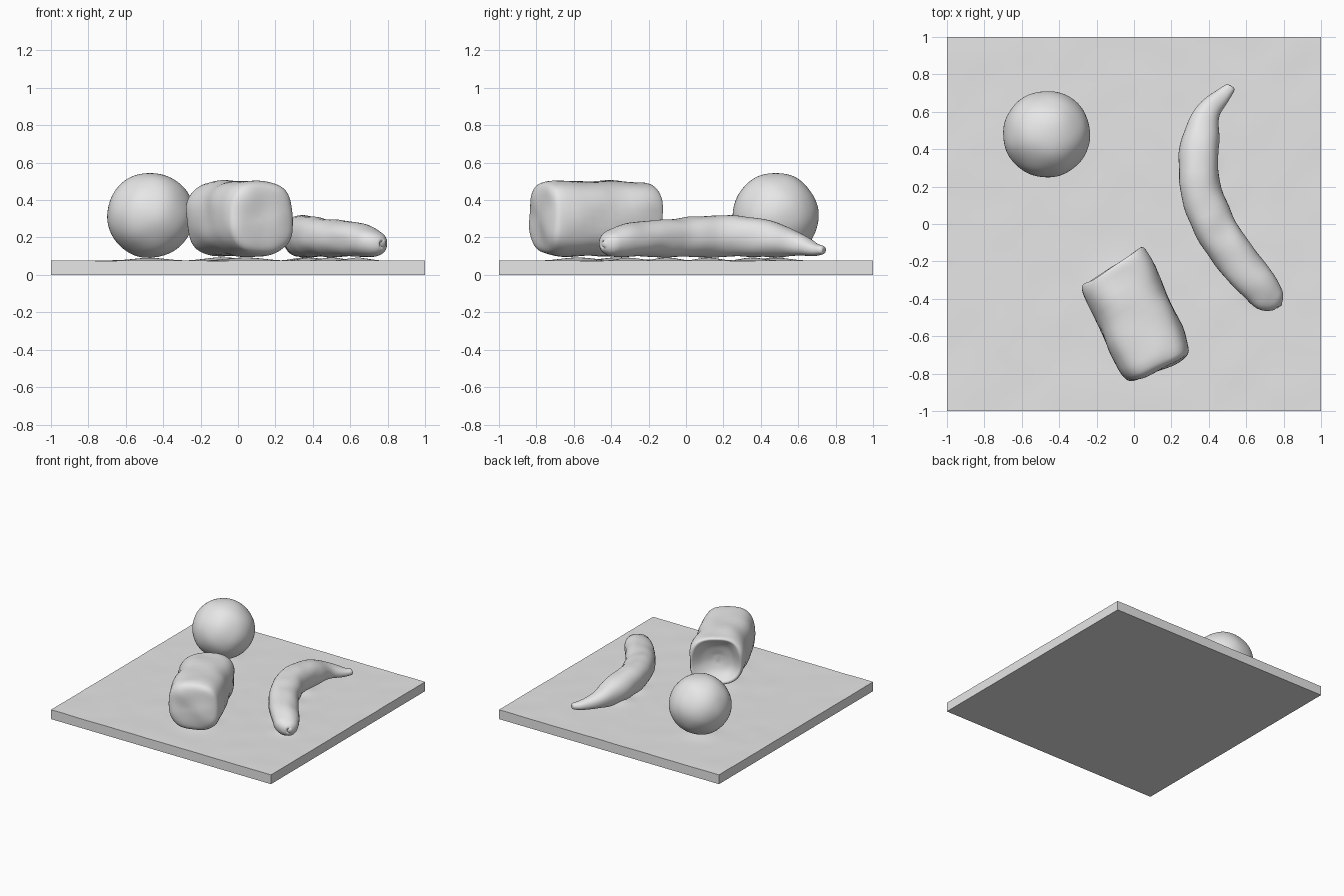
import bpy, bmesh, math
from mathutils import Vector, noise

cube = bpy.data.objects.get("Cube")
if cube:
    bpy.data.objects.remove(cube, do_unlink=True)

# One plain clay grey for everything
clay = bpy.data.materials.new("clay_grey")
clay.use_nodes = True
COLOUR = (0.8, 0.8, 0.8, 1.0)
clay.diffuse_color = COLOUR
clay.node_tree.nodes["Principled BSDF"].inputs["Base Color"].default_value = COLOUR


def finish(name, bm, angle=50):
    """Turn a bmesh into a smooth shaded object with sharp edges kept."""
    bmesh.ops.recalc_face_normals(bm, faces=bm.faces[:])
    mesh = bpy.data.meshes.new(name)
    bm.to_mesh(mesh)
    bm.free()
    mesh.materials.append(clay)
    mesh.shade_smooth()
    mesh.set_sharp_from_angle(angle=math.radians(angle))
    obj = bpy.data.objects.new(name, mesh)
    bpy.context.collection.objects.link(obj)
    return obj


def lumps(bm, amount, scale):
    """Give a surface soft hand-moulded unevenness."""
    bm.normal_update()
    moves = [(v, v.normal * amount * noise.noise(v.co * scale)) for v in bm.verts]
    for v, move in moves:
        v.co += move


def smooth_path(rows, steps):
    """Catmull-Rom interpolation of rows of numbers."""
    rows = [Vector(r) for r in rows]
    out = []
    for i in range(len(rows) - 1):
        a, b, c = rows[max(i - 1, 0)], rows[i], rows[i + 1]
        d = rows[min(i + 2, len(rows) - 1)]
        for k in range(steps):
            t = k / steps
            out.append(0.5 * (2 * b + (c - a) * t + (2 * a - 5 * b + 4 * c - d) * t * t
                              + (3 * b - a - 3 * c + d) * t ** 3))
    return out + [rows[-1]]


def loft(rows, steps, power, axis=None, segments=40):
    """Skin rounded sections; each row is x, y, half width, bottom, top."""
    rows = smooth_path(rows, steps)
    bm = bmesh.new()
    rings = []
    for i, (x, y, w, low, high) in enumerate(rows):
        if axis:
            t = axis
        else:
            before, after = rows[max(i - 1, 0)], rows[min(i + 1, len(rows) - 1)]
            t = Vector((after[0] - before[0], after[1] - before[1])).normalized()
        side = Vector((-t.y, t.x))
        ring = []
        for k in range(segments):
            a = 2 * math.pi * k / segments
            c, s = math.cos(a), math.sin(a)
            p = w * math.copysign(abs(c) ** (2 / power), c)
            q = (high - low) / 2 * math.copysign(abs(s) ** (2 / power), s)
            ring.append(bm.verts.new((x + side.x * p, y + side.y * p, (low + high) / 2 + q)))
        rings.append(ring)
    for r0, r1 in zip(rings, rings[1:]):
        for k in range(segments):
            n = (k + 1) % segments
            bm.faces.new((r0[k], r0[n], r1[n], r1[k]))
    bm.faces.new(rings[0])
    bm.faces.new(rings[-1])
    return bm


# Square base slab with a slightly uneven top that rises under each body
MOUNDS = [(-0.47, 0.48, 0.11), (-0.08, -0.35, 0.13), (0.04, -0.58, 0.13),
          (0.35, 0.35, 0.08), (0.38, 0.12, 0.08), (0.5, -0.1, 0.08), (0.64, -0.3, 0.08)]
bm = bmesh.new()
bmesh.ops.create_grid(bm, x_segments=64, y_segments=64, size=1)
top = bmesh.ops.extrude_face_region(bm, geom=bm.faces[:])["geom"]
for v in (g for g in top if isinstance(g, bmesh.types.BMVert)):
    rise = max(math.exp(-((v.co.x - x) ** 2 + (v.co.y - y) ** 2) / r ** 2) for x, y, r in MOUNDS)
    v.co.z = 0.076 + 0.017 * rise + 0.0025 * noise.noise(Vector((v.co.x * 5, v.co.y * 5, 0)))
finish("base_slab", bm, 40)

# Ball with a flattened underside
bm = bmesh.new()
bmesh.ops.create_icosphere(bm, subdivisions=5, radius=1)
for v in bm.verts:
    v.co = Vector((-0.467 + 0.234 * v.co.x, 0.48 + 0.231 * v.co.y, 0.318 + 0.227 * v.co.z))
lumps(bm, 0.006, 7)
for v in bm.verts:
    v.co.z = max(v.co.z, 0.092)
finish("ball", bm)

# Drum lying on its side: dented back end, gently domed front end
AXIS = Vector((0.414, -0.91))
SIDE = Vector((0.91, 0.414))
DRUM = [(0.235, 0.02), (0.215, 0.10), (0.175, 0.155), (0.16, 0.178), (0.175, 0.193),
        (0.24, 0.2), (0.45, 0.201), (0.64, 0.2), (0.715, 0.193), (0.752, 0.172),
        (0.768, 0.12), (0.772, 0.02)]
rows = []
for d, r in DRUM:
    c = AXIS * d - SIDE * 0.197
    rows.append((c.x, c.y, r * 1.02, 0.302 - r, 0.302 + r))
bm = loft(rows, 4, 2.6, AXIS, 48)
for v in bm.verts:
    # slant the back end
    flat = Vector((v.co.x, v.co.y))
    d, s = flat.dot(AXIS), flat.dot(SIDE) + 0.197
    move = AXIS * (-0.16 * s * max(0, min(1, (0.6 - d) / 0.4)))
    v.co.x += move.x
    v.co.y += move.y
lumps(bm, 0.013, 7)
finish("drum", bm, 60)

# Curved fruit tapering to a short stem
FRUIT = [(0.522, 0.737, 0.012, 0.118, 0.142), (0.515, 0.728, 0.028, 0.108, 0.156),
         (0.475, 0.685, 0.040, 0.102, 0.170), (0.395, 0.600, 0.066, 0.099, 0.225),
         (0.355, 0.450, 0.100, 0.097, 0.290), (0.347, 0.240, 0.107, 0.096, 0.318),
         (0.400, 0.050, 0.112, 0.096, 0.312), (0.485, -0.100, 0.110, 0.096, 0.298),
         (0.595, -0.250, 0.107, 0.096, 0.283), (0.690, -0.360, 0.095, 0.098, 0.262),
         (0.743, -0.410, 0.072, 0.108, 0.232), (0.768, -0.434, 0.035, 0.130, 0.200),
         (0.771, -0.437, 0.010, 0.155, 0.175)]
bm = loft(FRUIT, 5, 2.2)
lumps(bm, 0.008, 9)
finish("curved_fruit", bm, 60)
